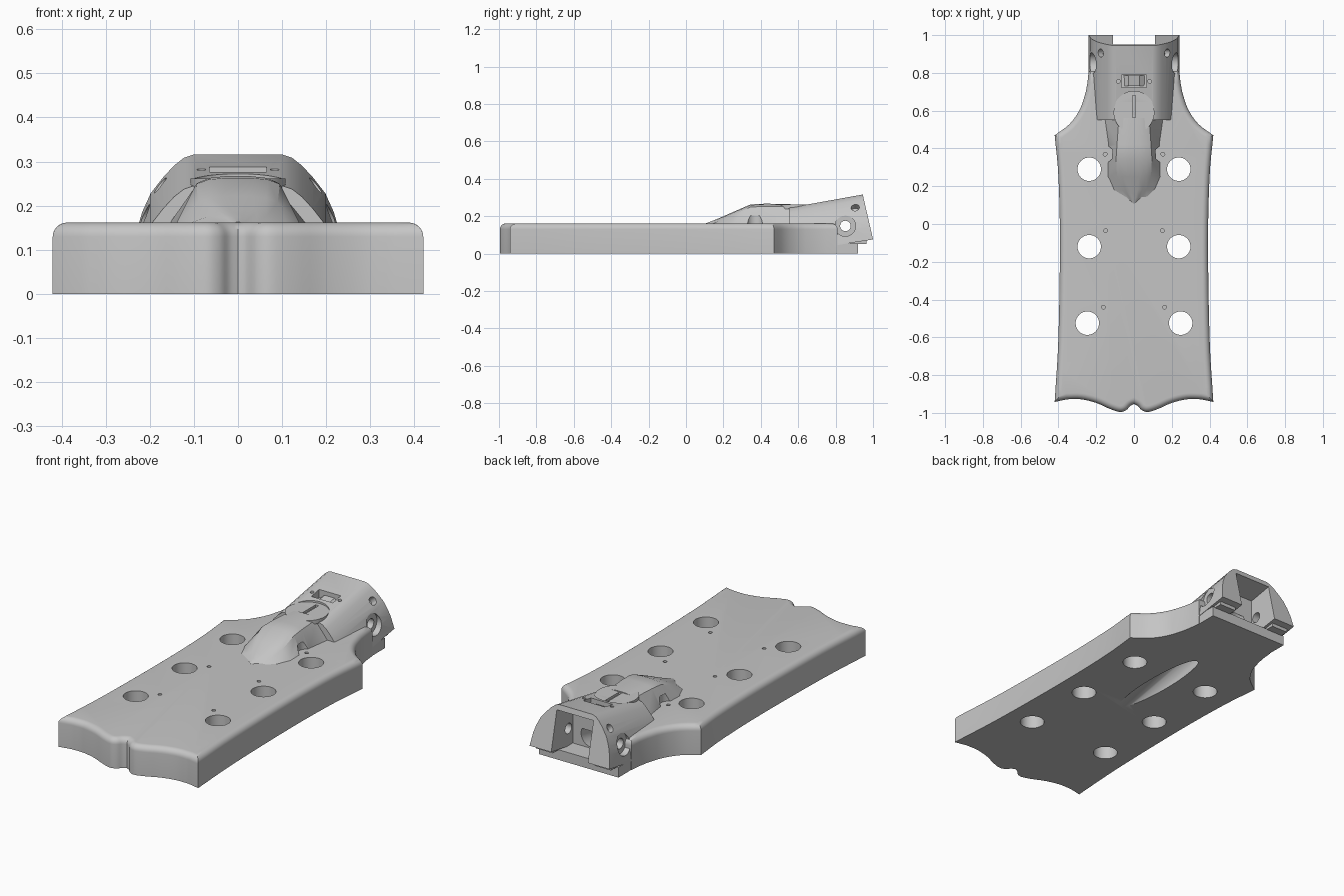
import bpy, bmesh, math
from mathutils import Vector

if "Cube" in bpy.data.objects:
    bpy.data.objects.remove(bpy.data.objects["Cube"])

grey = bpy.data.materials.new("plain grey")
grey.use_nodes = True
grey.diffuse_color = (0.56, 0.56, 0.56, 1)
grey.node_tree.nodes["Principled BSDF"].inputs["Base Color"].default_value = grey.diffuse_color


def make(name, bm):
    bmesh.ops.recalc_face_normals(bm, faces=bm.faces)
    me = bpy.data.meshes.new(name)
    bm.to_mesh(me)
    bm.free()
    me.materials.append(grey)
    ob = bpy.data.objects.new(name, me)
    bpy.context.collection.objects.link(ob)
    return ob


def loft(name, rings):
    """Skin equal-length closed rings and cap both ends."""
    bm = bmesh.new()
    loops = [[bm.verts.new(p) for p in ring] for ring in rings]
    n = len(loops[0])
    for a, b in zip(loops, loops[1:]):
        for i in range(n):
            j = (i + 1) % n
            bm.faces.new((a[i], a[j], b[j], b[i]))
    bm.faces.new(loops[0])
    bm.faces.new(loops[-1])
    return make(name, bm)


def box(name, x, y, z):
    return loft(name, [[(x[0], y[0], h), (x[1], y[0], h), (x[1], y[1], h), (x[0], y[1], h)] for h in z])


def rod(name, start, end, r, sides=40):
    a, b = Vector(start), Vector(end)
    turn = (b - a).to_track_quat('Z', 'Y')
    circle = [turn @ Vector((r * math.cos(t), r * math.sin(t), 0))
              for t in (2 * math.pi * i / sides for i in range(sides))]
    return loft(name, [[c + a for c in circle], [c + b for c in circle]])


def cut(ob, cutters):
    bpy.context.view_layer.objects.active = ob
    for c in cutters:
        m = ob.modifiers.new("cut", 'BOOLEAN')
        m.operation, m.solver, m.object = 'DIFFERENCE', 'EXACT', c
        bpy.ops.object.modifier_apply(modifier=m.name)


def spline(pts, steps=4):
    """Smooth curve through the points, last point left out."""
    p = [Vector(q) for q in pts]
    p = [2 * p[0] - p[1]] + p + [2 * p[-1] - p[-2]]
    out = []
    for a, b, c, d in zip(p, p[1:], p[2:], p[3:]):
        for k in range(steps):
            t = k / steps
            out.append(0.5 * (2 * b + (c - a) * t + (2 * a - 5 * b + 4 * c - d) * t * t
                              + (3 * b - a - 3 * c + d) * t ** 3))
    return out


def inset(outline, d):
    out = []
    for i, p in enumerate(outline):
        e1 = (p - outline[i - 1]).normalized()
        e2 = (outline[(i + 1) % len(outline)] - p).normalized()
        n1, n2 = Vector((-e1.y, e1.x)), Vector((-e2.y, e2.x))
        out.append(p + (n1 + n2) * d / (1 + n1.dot(n2)))
    return out


# Plate with scalloped front, waisted sides and rounded upper rim;
# the edges beside each sharp corner stay longer than the rim radius
half = spline([(0, -.953), (.02, -.964), (.042, -.986), (.075, -.995), (.13, -.978), (.2, -.947),
               (.28, -.928), (.355, -.928)])
half += [Vector((.355, -.928))]
half += spline([(.42, -.942), (.4, -.6), (.392, -.1), (.4, .25), (.42, .47)])
half += spline([(.42, .47), (.34, .53), (.285, .61), (.255, .7)], 3)
half += [Vector((.255, .7)), Vector((.246, .75)), Vector((.24, .81))]
outline = half + [Vector((-p.x, p.y)) for p in reversed(half[1:])]
top, rim = .162, .032
layers = [(0, 0)] + [(rim * (1 - math.cos(a)), top - rim + rim * math.sin(a))
                     for a in (math.pi / 2 * k / 6 for k in range(7))]
plate = loft("headstock_plate", [[(p.x, p.y, z) for p in inset(outline, d)] for d, z in layers])

# Floor tongue behind the plate
tongue = box("rear_tongue", (-.238, .238), (.79, .92), (0, .055))

# Sloping arched housing, its end face leaning forward
arch = [(.1, 0), (.122, .007), (.145, .025), (.17, .052), (.198, .088), (.217, .13), (.229, .17), (.24, .24)]
arch = arch + [(-x, d) for x, d in reversed(arch)]
housing = loft("joint_housing", [[(x, .55, .245 - d) for x, d in arch],
                                 [(x, .945 + d * .23, .316 - d) for x, d in arch]])

# Tapered nose fairing
sections = [(.108, .02, .01, .163), (.14, .07, .03, .175), (.18, .11, .055, .191), (.25, .14, .08, .222),
            (.345, .138, .085, .263), (.42, .135, .08, .267), (.56, .155, .07, .266)]
nose = []
for y, base, crown, z in sections:
    side = [(base, .14), (base, .16), (crown + .01, z - .014), (crown * .8, z - .004), (crown * .35, z)]
    nose.append([(x, y, h) for x, h in side + [(-x, h) for x, h in reversed(side)]])
nose = loft("nose_fairing", nose)

# Pivot disc at the housing mouth, and rear feet
disc = rod("pivot_disc", (0, .59, .24), (0, .59, .262), .108, 48)
feet = [box("rear_foot", sorted((s * .125, s * .225)), (.88, .965), (.052, .085)) for s in (-1, 1)]

# Cutters
bore = rod("bore_cutter", (0, -.4, -.12), (0, .82, .124), .06)
pegs, sides, scoops = [], [], []
for s in (-1, 1):
    for y, x in ((.29, .237), (-.12, .237), (-.525, .247)):
        pegs.append(rod("peg_cutter", (s * x, y, -.1), (s * x, y, .3), .062))
    for y, x in ((.37, .153), (-.035, .15), (-.44, .162)):
        pegs.append(rod("pin_cutter", (s * x, y, .1), (s * x, y, .3), .01, 16))
    scoops.append(rod("scoop_cutter", (s * .153, .37, .1), (s * .153, .37, .205), .044))
    sides.append(rod("pivot_cutter", (s * .09, .852, .148), (s * .3, .852, .148), .028))
    sides.append(rod("counterbore_cutter", (s * .2, .852, .148), (s * .3, .852, .148), .055))
    sides.append(rod("side_hole_cutter", (s * .15, .905, .225), (s * .25, .905, .305), .022, 24))
    sides.append(rod("screw_cutter", (s * .083, .755, .262), (s * .083, .755, .33), .01, 16))
pocket = loft("pocket_cutter", [[(x, y, z) for x, z in ((-.11, a), (.11, a), (.11, b), (-.11, b))]
                                for y, a, b in ((.815, -.02, .262), (1.1, -.02, .315))])
window = box("window_cutter", (-.065, .065), (.722, .79), (.245, .35))
recess = rod("recess_cutter", (0, .59, .262), (0, .59, .4), .112, 48)
slot = box("slot_cutter", (-.009, .009), (.565, .68), (.25, .4))

cut(plate, pegs + [bore])
cut(housing, [pocket, bore, window, recess, slot] + sides)
cut(nose, scoops)
cut(disc, [slot])

# Small wedge lying in the housing window
wedge = loft("window_wedge", [[(-.06, y, .24), (.06, y, .24), (.03, y, z), (-.03, y, z)]
                              for y, z in ((.73, .256), (.785, .268))])

for c in pegs + sides + scoops + [bore, pocket, window, recess, slot]:
    bpy.data.objects.remove(c)

# Smooth the curved faces, keep sharp edges
bpy.ops.object.select_all(action='DESELECT')
for ob in [plate, tongue, housing, nose, disc, wedge] + feet:
    ob.select_set(True)
bpy.context.view_layer.objects.active = plate
bpy.ops.object.shade_smooth_by_angle(angle=math.radians(32))
